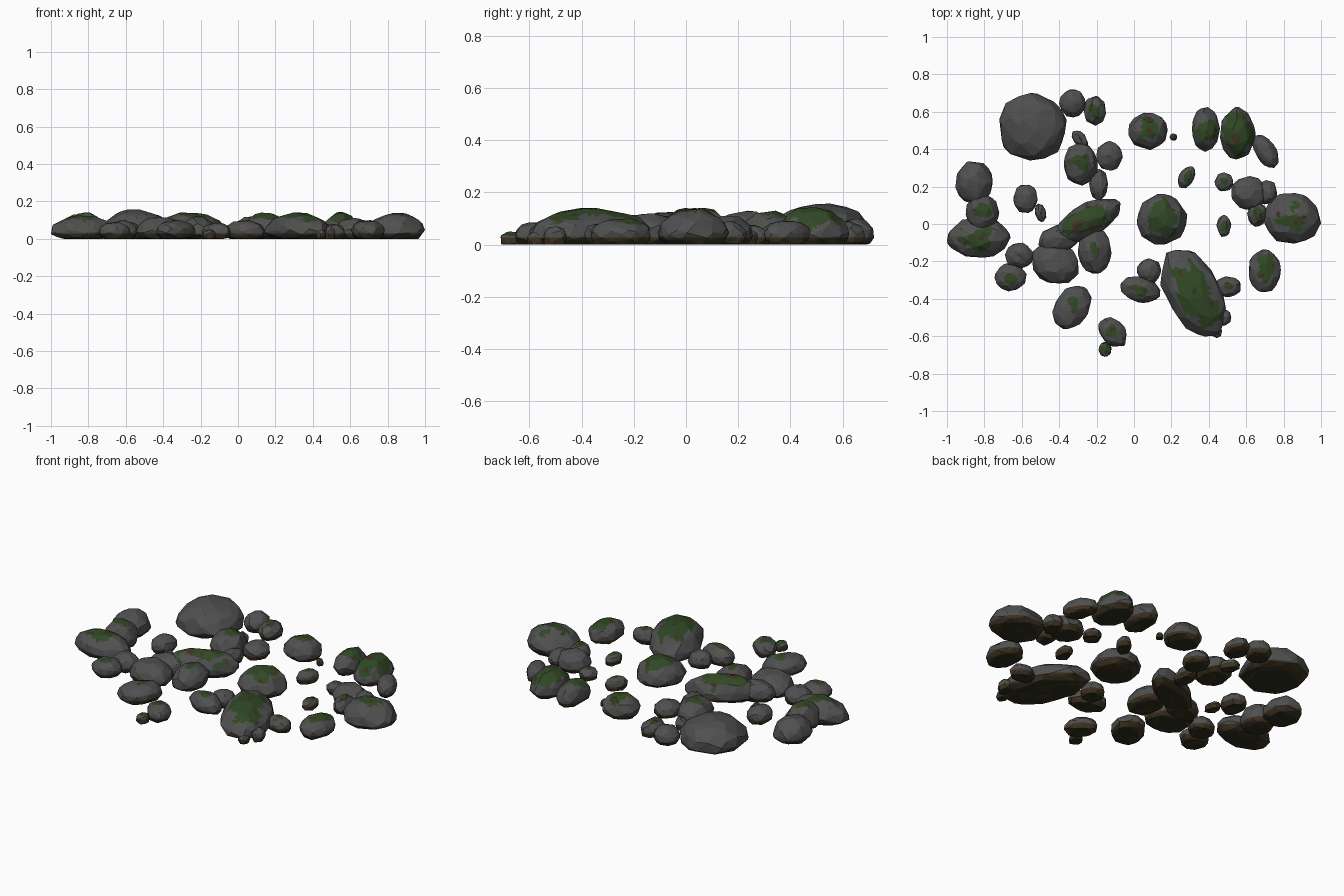
import bpy
import bmesh
import math
import random
from mathutils import Matrix, Vector, noise

cube = bpy.data.objects.get("Cube")
if cube:
    bpy.data.objects.remove(cube, do_unlink=True)

rng = random.Random(7)
BELT = 0.04        # height of the widest ring of a rock
SOIL_LINE = 0.028  # top of the earthy band


def make_material(name, colour):
    mat = bpy.data.materials.new(name)
    mat.use_nodes = True
    mat.diffuse_color = (*colour, 1)
    shader = mat.node_tree.nodes["Principled BSDF"]
    shader.inputs["Base Color"].default_value = (*colour, 1)
    shader.inputs["Roughness"].default_value = 0.9
    return mat


materials = [
    make_material("grey_stone", (0.08, 0.08, 0.08)),
    make_material("green_moss", (0.03, 0.065, 0.018)),
    make_material("brown_soil", (0.048, 0.031, 0.015)),
    make_material("dark_damp_earth", (0.024, 0.026, 0.01)),
]
STONE, MOSS, SOIL, EARTH = range(len(materials))


def stone_points(count):
    """Jittered, evenly spread directions, normalised to fill a unit box."""
    golden = math.pi * (3 - math.sqrt(5))
    points = []
    for i in range(count):
        z = 1 - 2 * (i + 0.5) / count
        ring = math.sqrt(1 - z * z)
        turn = i * golden
        p = Vector((ring * math.cos(turn), ring * math.sin(turn), z))
        jitter = Vector([rng.uniform(-0.16, 0.16) for _ in range(3)])
        points.append((p + jitter).normalized() * rng.uniform(0.94, 1.04))
    for axis in range(3):
        low = min(p[axis] for p in points)
        high = max(p[axis] for p in points)
        for p in points:
            p[axis] = 2 * (p[axis] - low) / (high - low) - 1
    return points


def paint(face, width, length, moss, seed):
    """Choose a colour from height, direction and distance to the crown."""
    c = face.calc_center_median()
    blotch = noise.noise(c * 14 + seed)
    if c.z < 0.002:
        return SOIL if blotch > 0.25 else EARTH
    if c.z < SOIL_LINE:
        return EARTH if blotch > 0.3 else SOIL
    crown = math.hypot(2 * c.x / width, 2 * c.y / length)
    if face.normal.z > 0.35 and crown + 0.5 * blotch < moss:
        return SOIL if noise.noise(c * 25 - seed) > 0.38 else MOSS
    return STONE


def rock(name, x, y, width, length, angle, height, moss):
    """A faceted convex stone with a flat base, sitting on the ground."""
    bm = bmesh.new()
    belt = min(BELT, height * 0.45)
    for p in stone_points(70 if width > 0.12 else 36):
        if p.z > 0:
            z = belt + (height - belt) * p.z
        else:
            z = max(0, belt + p.z * 0.065)
        bm.verts.new((p.x * width / 2, p.y * length / 2, z))
    bmesh.ops.convex_hull(bm, input=bm.verts[:])
    loose = [v for v in bm.verts if not v.link_faces]
    bmesh.ops.delete(bm, geom=loose, context="VERTS")

    # Finer flat faces give the moss a ragged edge
    bmesh.ops.subdivide_edges(bm, edges=bm.edges[:], cuts=2, use_grid_fill=True)
    bmesh.ops.bisect_plane(bm, geom=bm.verts[:] + bm.edges[:] + bm.faces[:],
                           plane_co=(0, 0, SOIL_LINE), plane_no=(0, 0, 1))
    bmesh.ops.recalc_face_normals(bm, faces=bm.faces[:])
    bm.normal_update()
    seed = Vector([rng.uniform(0, 50) for _ in range(3)])
    for face in bm.faces:
        face.material_index = paint(face, width, length, moss, seed)

    mesh = bpy.data.meshes.new(name)
    bm.to_mesh(mesh)
    bm.free()
    for mat in materials:
        mesh.materials.append(mat)
    obj = bpy.data.objects.new(name, mesh)
    turn = Matrix.Rotation(math.radians(angle), 4, "Z")
    obj.matrix_world = Matrix.Translation((x, y, 0)) @ turn
    bpy.context.collection.objects.link(obj)


def cluster(name, stones):
    for i, stone in enumerate(stones, start=1):
        rock(f"{name}_rock_{i}", *stone)


# Each stone: x, y, width, length, angle, height, moss spread
cluster("back_right", [
    (-.54, .52, .36, .36, 0, .157, 0),
    (-.33, .645, .14, .15, 0, .1, 0),
    (-.21, .605, .12, .16, 0, .09, .4),
    (-.29, .455, .11, .07, -50, .06, .2),
    (-.285, .32, .18, .23, 0, .13, .5),
    (-.13, .365, .14, .16, 0, .09, 0),
    (-.19, .21, .1, .17, 0, .08, .2),
])

cluster("far_right", [
    (-.855, .22, .2, .23, 0, .13, .15),
    (-.81, .06, .18, .2, 0, .14, .5),
    (-.83, -.075, .34, .21, 0, .125, .55),
    (-.58, .135, .13, .15, 0, .09, 0),
    (-.5, .06, .06, .1, 15, .05, .3),
])

cluster("middle_right", [
    (-.25, .02, .4, .18, 28, .14, .75),
    (-.4, -.08, .23, .15, 10, .11, 0),
    (-.21, -.14, .18, .25, 0, .12, .25),
    (-.42, -.21, .27, .22, -20, .115, 0),
    (-.615, -.17, .15, .14, 0, .1, 0),
    (-.66, -.285, .17, .15, 0, .09, .3),
])

cluster("front_right", [
    (-.33, -.445, .25, .18, 60, .1, .2),
    (-.11, -.58, .18, .13, -50, .085, .35),
    (-.155, -.67, .07, .08, 0, .05, .8),
])

cluster("centre", [
    (.08, -.25, .13, .13, 0, .09, 0),
    (.035, -.35, .22, .14, -15, .1, .25),
    (.15, .025, .27, .27, 0, .14, .6),
    (.28, .25, .13, .08, 60, .075, .5),
    (.075, .495, .21, .2, 0, .12, .6),
    (.21, .465, .04, .04, 0, .04, .6),
])

cluster("front_left", [
    (.32, -.37, .52, .28, -62, .14, .65),
    (.5, -.335, .14, .11, 0, .08, .3),
    (.485, -.5, .07, .09, 0, .07, 0),
    (.44, -.575, .06, .07, 0, .05, 0),
    (.7, -.25, .17, .23, 0, .1, .55),
    (.48, -.01, .08, .12, 0, .06, .3),
])

cluster("far_left", [
    (.48, .225, .1, .1, 0, .065, .2),
    (.615, .165, .2, .18, -15, .11, 0),
    (.71, .17, .11, .13, 0, .09, 0),
    (.66, .05, .11, .13, 0, .1, .5),
    (.845, .03, .31, .27, 0, .138, .35),
])

cluster("back_left", [
    (.385, .505, .15, .24, 0, .125, .6),
    (.555, .485, .19, .28, 0, .143, .8),
    (.705, .39, .2, .11, -60, .09, 0),
])
